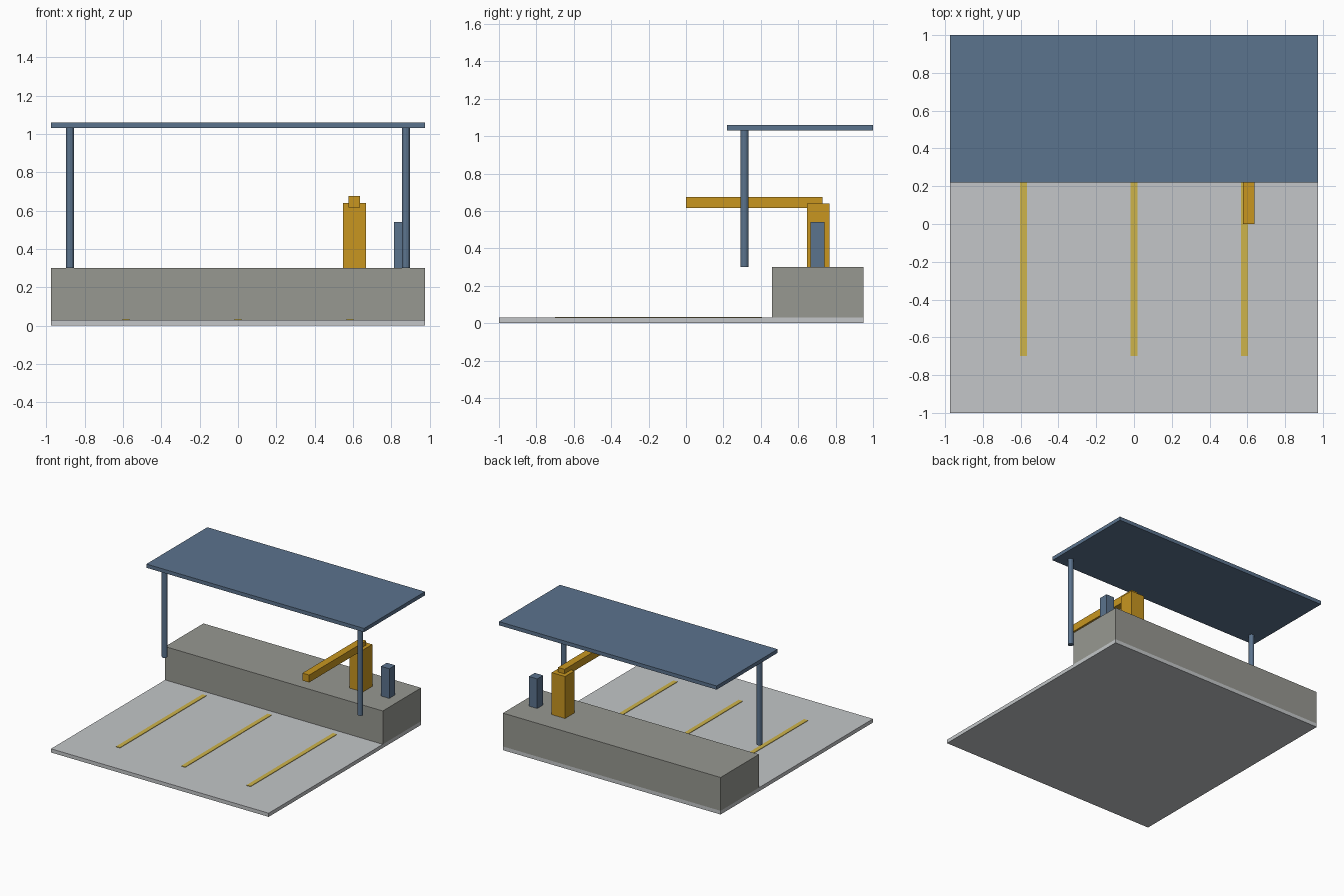
import bpy

old = bpy.data.objects.get("Cube")
if old:
    bpy.data.objects.remove(old, do_unlink=True)


def linear(c):
    c /= 255
    return c / 12.92 if c <= 0.04045 else ((c + 0.055) / 1.055) ** 2.4


def material(name, *rgb):
    mat = bpy.data.materials.new(name)
    mat.use_nodes = True
    colour = [linear(c) for c in rgb] + [1.0]
    mat.diffuse_color = colour
    mat.node_tree.nodes["Principled BSDF"].inputs["Base Color"].default_value = colour
    return mat


pale_concrete = material("pale_concrete", 195, 198, 200)
grey_concrete = material("grey_concrete", 151, 152, 145)
steel_blue = material("steel_blue", 91, 115, 141)
machine_gold = material("machine_gold", 200, 150, 32)
line_yellow = material("line_yellow", 206, 180, 75)


def box(name, mat, x, y, z):
    """Box spanning the (min, max) ranges along each axis."""
    spans = (x, y, z)
    bpy.ops.mesh.primitive_cube_add(size=1, location=[(a + b) / 2 for a, b in spans])
    obj = bpy.context.object
    obj.name = name
    obj.scale = [b - a for a, b in spans]
    bpy.ops.object.transform_apply(location=False, rotation=False, scale=True)
    obj.data.materials.append(mat)
    return obj


# Ground slab and raised platform
HALF = 0.975
box("ground_slab", pale_concrete, (-HALF, HALF), (-1, 0.95), (0, 0.03))
box("platform", grey_concrete, (-HALF, HALF), (0.46, 0.95), (0.03, 0.30))

# Painted bay lines
for label, x in (("right", -0.585), ("middle", 0), ("left", 0.585)):
    box(f"bay_line_{label}", line_yellow, (x - 0.018, x + 0.018), (-0.7, 0.405), (0.03, 0.034))

# Canopy on two round posts
box("canopy_roof", steel_blue, (-HALF, HALF), (0.22, 1), (1.03, 1.06))
for label, side in (("right", -1), ("left", 1)):
    bpy.ops.mesh.primitive_cylinder_add(vertices=12, radius=0.021, depth=0.73,
                                        location=(side * 0.877, 0.313, 0.665))
    post = bpy.context.object
    post.name = f"canopy_post_{label}"
    post.data.materials.append(steel_blue)

# Loading crane and its control cabinet
box("crane_column", machine_gold, (0.547, 0.667), (0.646, 0.766), (0.30, 0.64))
box("crane_arm", machine_gold, (0.577, 0.637), (0, 0.73), (0.616, 0.676))
box("control_cabinet", steel_blue, (0.814, 0.889), (0.666, 0.741), (0.30, 0.54))
